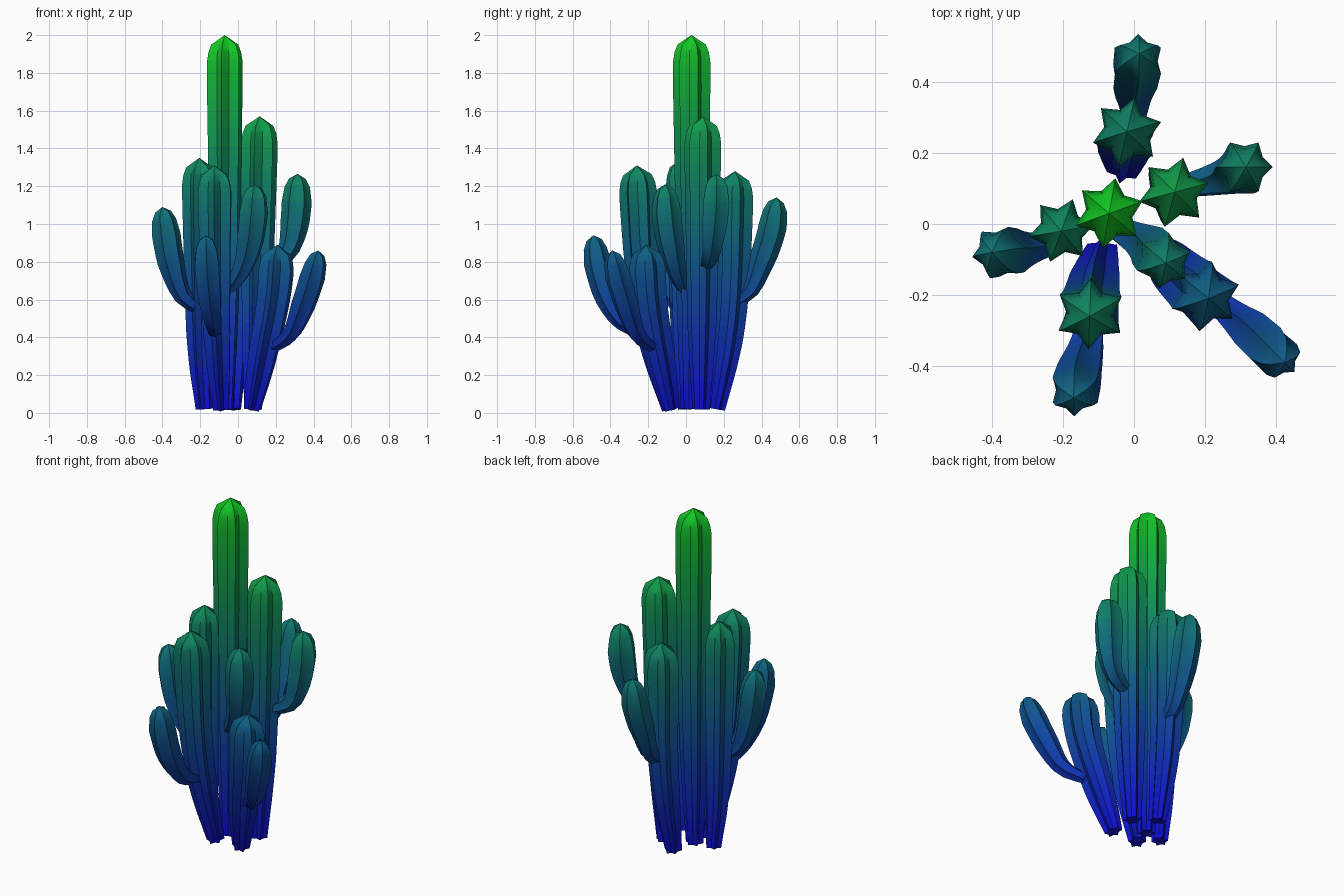
import bpy, math
from mathutils import Vector

if "Cube" in bpy.data.objects:
    bpy.data.objects.remove(bpy.data.objects["Cube"])

SIDES, BANDS = 6, 40


def lin(c):
    return c / 12.92 if c <= 0.04045 else ((c + 0.055) / 1.055) ** 2.4


# Height gradient: blue at the ground to green at the top
LOW, HIGH = (0.05, 0.05, 0.83), (0.07, 0.80, 0.12)
mats = []
for i in range(BANDS):
    t = (i + 0.5) / BANDS
    m = bpy.data.materials.new(f"gradient_{i:02d}")
    m.diffuse_color = [lin(a + (b - a) * t) for a, b in zip(LOW, HIGH)] + [1]
    m.use_nodes = True
    m.node_tree.nodes["Principled BSDF"].inputs["Base Color"].default_value = m.diffuse_color
    mats.append(m)


def interp(table, x):
    for (x0, y0), (x1, y1) in zip(table, table[1:]):
        if x <= x1:
            return y0 + (y1 - y0) * max(0, x - x0) / (x1 - x0)
    return table[-1][1]


def smooth_path(pts, n=24):
    # Catmull-Rom curve through the points
    p = [Vector(q) for q in pts]
    p = [2 * p[0] - p[1]] + p + [2 * p[-1] - p[-2]]
    out = []
    for a, b, c, d in zip(p, p[1:], p[2:], p[3:]):
        for k in range(n):
            t = k / n
            out.append(0.5 * (2 * b + (c - a) * t + (2 * a - 5 * b + 4 * c - d) * t ** 2
                              + (3 * b - a - 3 * c + d) * t ** 3))
    return out + [p[-2]]


def ribbed_column(name, pts, radius, phase, taper, cap, inner):
    path = smooth_path(pts)
    cum = [0.0]
    for a, b in zip(path, path[1:]):
        cum.append(cum[-1] + (b - a).length)
    length = cum[-1]

    def at(s):
        i = next((k for k in range(1, len(cum)) if cum[k] >= s), len(cum) - 1)
        t = (s - cum[i - 1]) / (cum[i] - cum[i - 1])
        return path[i - 1].lerp(path[i], t), (path[i] - path[i - 1]).normalized()

    # Star-shaped rings along the path, then the domed end
    body = length - cap[-1][0]
    n = max(6, round(body / 0.05))
    stations = [body * k / n for k in range(n + 1)] + [length - d for d, _ in reversed(cap[:-1])]
    verts, faces, w = [], [], SIDES * 2
    for s in stations:
        c, tan = at(s)
        rot = Vector((0, 0, 1)).rotation_difference(tan)
        r = radius * interp(taper, s / length) * interp(cap, length - s)
        for k in range(w):
            a = math.radians(phase) + math.tau * k / w
            rr = r * (inner if k % 2 else 1)
            verts.append(c + rot @ Vector((rr * math.cos(a), rr * math.sin(a), 0)))
    for j in range(len(stations) - 1):
        for k in range(w):
            q = (k + 1) % w
            faces.append((j * w + k, j * w + q, j * w + w + q, j * w + w + k))
    tip = len(verts)
    verts.append(path[-1])
    last = tip - w
    faces += [(last + k, last + (k + 1) % w, tip) for k in range(w)]
    faces.append(tuple(reversed(range(w))))

    me = bpy.data.meshes.new(name)
    me.from_pydata([tuple(v) for v in verts], [], faces)
    ob = bpy.data.objects.new(name, me)
    bpy.context.collection.objects.link(ob)
    # Colour each face by its height, with only the bands it needs
    slots = {}
    for f in me.polygons:
        b = min(BANDS - 1, max(0, int(f.center.z / 2 * BANDS)))
        if b not in slots:
            slots[b] = len(slots)
            me.materials.append(mats[b])
        f.material_index = slots[b]
    bpy.ops.object.select_all(action='DESELECT')
    ob.select_set(True)
    bpy.context.view_layer.objects.active = ob
    bpy.ops.object.shade_smooth_by_angle(angle=math.radians(35))


STEM_TAPER = [(0, .48), (.15, .66), (.3, .8), (.5, .88), (.85, 1), (1, 1)]
STEM_CAP = [(.05, .76), (.09, .92), (.14, 1)]
ARM_TAPER = [(0, .45), (.2, .65), (.5, .95), (.75, 1), (1, 1)]
ARM_CAP = [(.025, .55), (.07, .84), (.15, 1)]

# Upright ribbed stems
stems = {
    "tall_stem": ([(-.07, .02, .02), (-.07, .03, .8), (-.07, .03, 2)], .1, 20),
    "right_stem": ([(.08, .08, .02), (.1, .085, .6), (.115, .09, 1.57)], .1, 15),
    "left_stem": ([(-.18, 0, .02), (-.2, -.01, .4), (-.205, -.02, 1.35)], .093, 10),
    "back_stem": ([(-.03, .16, .02), (-.025, .22, .36), (-.02, .25, .7), (-.02, .26, 1.28)], .1, 17),
    "front_stem": ([(-.09, -.08, .02), (-.11, -.17, .37), (-.12, -.23, .75), (-.125, -.26, 1.31)], .1, 28),
    "short_stem": ([(.075, -.08, .02), (.14, -.15, .35), (.19, -.195, .62), (.21, -.21, .89)], .1, 20),
}
for name, (pts, r, ph) in stems.items():
    ribbed_column(name, pts, r, ph, STEM_TAPER, STEM_CAP, .66)

# Side arms growing out of the stems
arms = {
    "tall_stem_arm": ([(-.05, -.01, .66), (0, -.04, .72), (.05, -.07, .84), (.08, -.1, 1.02), (.09, -.11, 1.21)], .08, 20),
    "right_stem_arm": ([(.16, .11, .79), (.25, .13, .84), (.29, .145, .94), (.31, .16, 1.1), (.315, .16, 1.265)], .08, 0),
    "left_stem_arm": ([(-.22, -.05, .56), (-.3, -.07, .63), (-.355, -.08, .8), (-.385, -.08, .98), (-.4, -.08, 1.09)], .077, 10),
    "back_stem_arm": ([(-.01, .26, .59), (0, .34, .65), (0, .39, .77), (.01, .455, .97), (.015, .48, 1.14)], .075, 30),
    "front_stem_arm": ([(-.12, -.2, .42), (-.13, -.33, .48), (-.15, -.41, .6), (-.165, -.465, .78), (-.17, -.49, .94)], .073, 30),
    "short_stem_arm": ([(.19, -.18, .35), (.28, -.26, .42), (.345, -.315, .57), (.4, -.365, .74), (.425, -.39, .86)], .07, 15),
}
for name, (pts, r, ph) in arms.items():
    ribbed_column(name, pts, r, ph, ARM_TAPER, ARM_CAP, .74)
